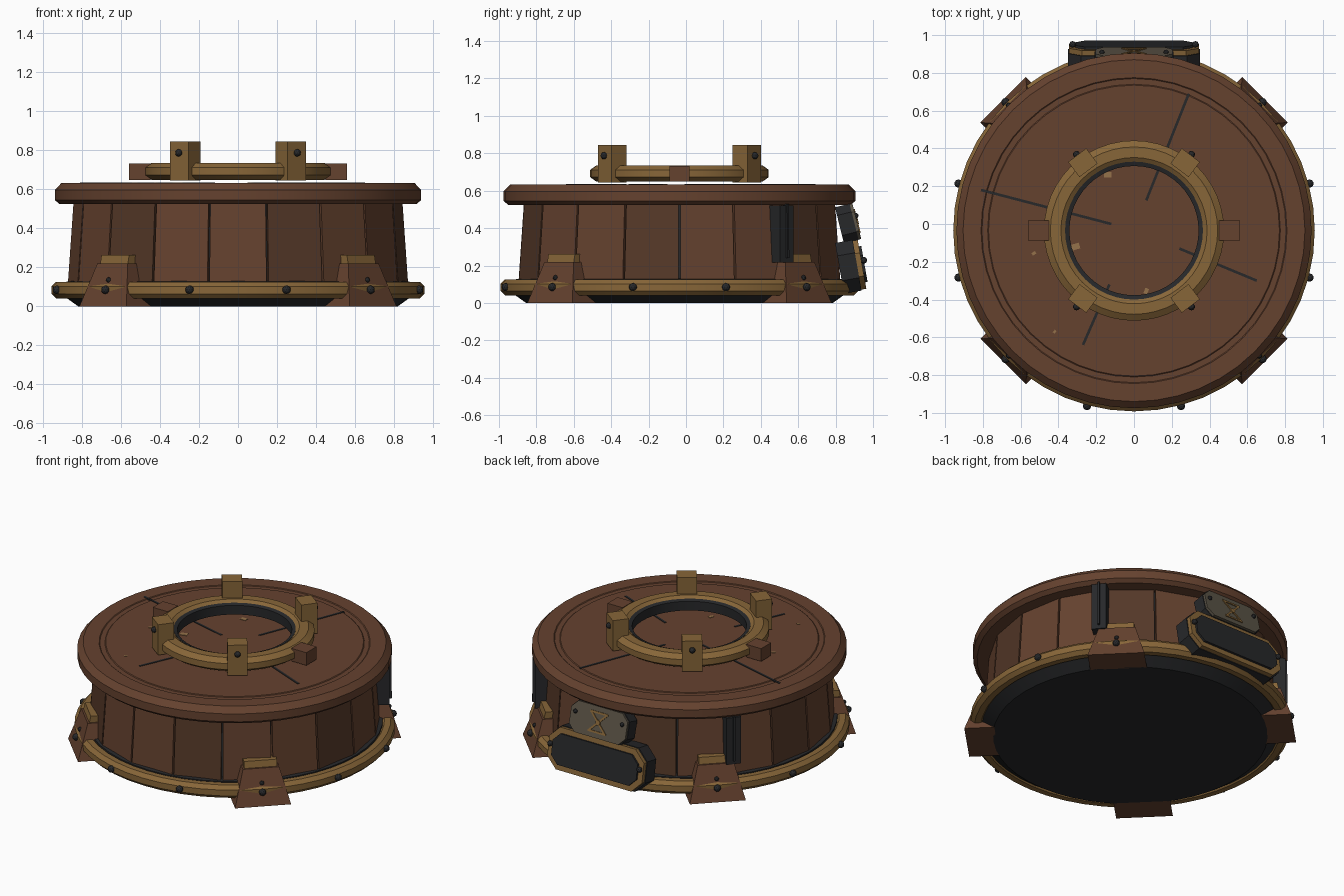
import bpy, bmesh, math
from mathutils import Vector, Matrix

if "Cube" in bpy.data.objects:
    bpy.data.objects.remove(bpy.data.objects["Cube"])

CY = -0.035  # the drum axis sits slightly forward of the origin


def mat(name, *rgb):
    m = bpy.data.materials.new(name)
    m.diffuse_color = (*rgb, 1)
    m.use_nodes = True
    m.node_tree.nodes["Principled BSDF"].inputs["Base Color"].default_value = m.diffuse_color
    return m


WOOD = mat("wood", 0.130, 0.054, 0.028)
DARK_WOOD = mat("dark wood", 0.090, 0.040, 0.021)
GOLD = mat("old brass", 0.245, 0.133, 0.040)
IRON = mat("dark iron", 0.020, 0.021, 0.023)
GREY = mat("grey plate", 0.105, 0.088, 0.062)
TAN = mat("tan chip", 0.30, 0.17, 0.07)


def finish(name, bm, material, smooth=False):
    bmesh.ops.recalc_face_normals(bm, faces=bm.faces)
    me = bpy.data.meshes.new(name)
    bm.to_mesh(me)
    bm.free()
    me.materials.append(material)
    ob = bpy.data.objects.new(name, me)
    bpy.context.collection.objects.link(ob)
    if smooth:
        bpy.ops.object.select_all(action='DESELECT')
        ob.select_set(True)
        bpy.context.view_layer.objects.active = ob
        bpy.ops.object.shade_smooth_by_angle(angle=math.radians(25))
    return ob


def lathe(name, profile, material, closed=False, segs=48):
    """Revolve (r, z) points; open profiles get flat caps at both ends."""
    bm = bmesh.new()
    rings = []
    for r, z in profile:
        rings.append([bm.verts.new((r * math.cos(2 * math.pi * i / segs),
                                    CY + r * math.sin(2 * math.pi * i / segs), z))
                      for i in range(segs)])
    pairs = list(zip(rings, rings[1:]))
    if closed:
        pairs.append((rings[-1], rings[0]))
    else:
        bm.faces.new(rings[0])
        bm.faces.new(rings[-1])
    for a, b in pairs:
        for i in range(segs):
            j = (i + 1) % segs
            bm.faces.new((a[i], a[j], b[j], b[i]))
    return finish(name, bm, material, True)


def octagon(r, z, a, b):
    """Octagonal section for a band, half sizes a (radial) and b (vertical)."""
    k = 0.45
    return [(r + a, z - k * b), (r + a, z + k * b), (r + k * a, z + b), (r - k * a, z + b),
            (r - a, z + k * b), (r - a, z - k * b), (r - k * a, z - b), (r + k * a, z - b)]


def block(name, deg, bottom, top, material):
    """Radial block; bottom and top are (r_in, r_out, width_in, width_out, z)."""
    t = math.radians(deg)
    d, s = Vector((math.cos(t), math.sin(t), 0)), Vector((-math.sin(t), math.cos(t), 0))
    bm = bmesh.new()
    loops = []
    for ri, ro, wi, wo, z in (bottom, top):
        loops.append([bm.verts.new(d * r + s * w + Vector((0, CY, z)))
                      for r, w in ((ri, -wi / 2), (ro, -wo / 2), (ro, wo / 2), (ri, wi / 2))])
    lo, hi = loops
    bm.faces.new(lo)
    bm.faces.new(hi)
    for i in range(4):
        j = (i + 1) % 4
        bm.faces.new((lo[i], lo[j], hi[j], hi[i]))
    return finish(name, bm, material)


def ball(name, loc, r, material=IRON):
    bm = bmesh.new()
    bmesh.ops.create_icosphere(bm, subdivisions=2, radius=r, matrix=Matrix.Translation(loc))
    return finish(name, bm, material)


def polar(r, deg, z):
    t = math.radians(deg)
    return (r * math.cos(t), CY + r * math.sin(t), z)


def plate(name, frame, w, h, c, d0, d1, material, at=(0, 0), rot=0):
    """Rectangle with cut corners, extruded along the frame's local z."""
    w, h = w / 2, h / 2
    pts = [(w, h)] if c == 0 else [(w, h - c), (w - c, h)]
    pts = pts + [(-x, y) for x, y in reversed(pts)]
    pts = pts + [(-x, -y) for x, y in pts]
    M = frame @ Matrix.Translation((at[0], at[1], 0)) @ Matrix.Rotation(rot, 4, 'Z')
    bm = bmesh.new()
    lo = [bm.verts.new(M @ Vector((x, y, d0))) for x, y in pts]
    hi = [bm.verts.new(M @ Vector((x, y, d1))) for x, y in pts]
    bm.faces.new(lo)
    bm.faces.new(hi)
    for i in range(len(pts)):
        j = (i + 1) % len(pts)
        bm.faces.new((lo[i], lo[j], hi[j], hi[i]))
    return finish(name, bm, material)


# Drum: dark base and core, wooden staves, lid with a shallow groove
lathe("base", [(0.82, 0), (0.89, 0.05), (0.885, 0.125), (0.85, 0.13)], IRON)
lathe("core", [(0.835, 0.1), (0.812, 0.53)], IRON)
for i in range(18):
    block(f"stave_{i}", -90 + 20 * i, (0.78, 0.86, 0.265, 0.293, 0.12),
          (0.76, 0.832, 0.255, 0.283, 0.53), DARK_WOOD if i % 3 == 1 else WOOD)
lathe("lid", [(0.915, 0.524), (0.94, 0.545), (0.94, 0.597), (0.905, 0.633), (0.81, 0.633),
              (0.805, 0.629), (0.775, 0.629), (0.77, 0.633)], WOOD)

# Brass band at the foot with rivets
lathe("base_band", octagon(0.915, 0.083, 0.042, 0.042), GOLD, True)
for i in range(12):
    ball(f"band_rivet_{i}", polar(0.962, 15 + 30 * i, 0.085), 0.022)

# Four flared feet with brass caps
for i in range(4):
    a = 45 + 90 * i
    block(f"foot_{i}", a, (0.80, 0.98, 0.34, 0.34, 0), (0.80, 0.91, 0.22, 0.22, 0.22), WOOD)
    block(f"foot_cap_{i}", a, (0.80, 0.90, 0.2, 0.2, 0.215), (0.80, 0.89, 0.2, 0.2, 0.262), GOLD)
    ball(f"foot_rivet_{i}", polar(0.938, a, 0.135), 0.014)

# Upright iron brackets on the rear sides
for side, a in (("right", 38.3), ("left", 141.7)):
    block(f"bracket_{side}", a, (0.82, 0.925, 0.09, 0.09, 0.215),
          (0.80, 0.925, 0.09, 0.09, 0.522), IRON)
    block(f"bracket_fin_{side}", a, (0.90, 0.94, 0.012, 0.012, 0.24),
          (0.90, 0.937, 0.012, 0.012, 0.53), IRON)

# Ring above the lid with iron lining, clips and side lugs
lathe("top_ring", octagon(0.415, 0.692, 0.062, 0.044), GOLD, True)
lathe("ring_lining", [(0.342, 0.655), (0.365, 0.648), (0.365, 0.722), (0.342, 0.715)], IRON, True)
for i, a in enumerate((53, 127, 233, 307)):
    block(f"clip_{i}", a, (0.40, 0.50, 0.12, 0.12, 0.645), (0.40, 0.50, 0.12, 0.12, 0.845), GOLD)
    ball(f"clip_rivet_{i}", polar(0.505, a, 0.787), 0.019)
for side, a in (("right", 0), ("left", 180)):
    block(f"lug_{side}", a, (0.45, 0.56, 0.105, 0.105, 0.648), (0.45, 0.56, 0.105, 0.105, 0.732), WOOD)

# Cracks and chips on the lid
flat = Matrix.Identity(4)
cracks = [((0.29, 0.69), (0.065, 0.125)), ((-0.81, 0.18), (-0.12, 0.0)),
          ((0.24, -0.13), (0.65, -0.30)), ((-0.27, -0.64), (-0.13, -0.32))]
for i, (p, q) in enumerate(cracks):
    dx, dy = q[0] - p[0], q[1] - p[1]
    plate(f"crack_{i}", flat, math.hypot(dx, dy), 0.014, 0, 0.628, 0.636, IRON,
          ((p[0] + q[0]) / 2, (p[1] + q[1]) / 2), math.atan2(dy, dx))
chips = [(-0.14, 0.26, 0.04), (-0.31, -0.12, 0.045), (-0.53, -0.155, 0.022),
         (-0.42, -0.57, 0.018), (0.065, -0.355, 0.03)]
for i, (x, y, s) in enumerate(chips):
    plate(f"chip_{i}", flat, s, s * 0.7, 0, 0.629, 0.636, TAN, (x, y), 0.3 * i)


# Tilted panels on the back
def back_frame(z, tilt):
    return Matrix.Translation((0, 0.821, z)) @ Matrix.Rotation(math.radians(-90 + tilt), 4, 'X') \
        @ Matrix.Rotation(math.pi, 4, 'Z')


low, high = back_frame(0.185, 10), back_frame(0.414, 14)
for f, t in ((low, 10), (high, 14)):  # local y runs up the panel, local z points outward
    t = math.radians(t)
    f.col[0][:] = (-1, 0, 0, 0)
    f.col[1][:] = (0, -math.sin(t), math.cos(t), 0)
    f.col[2][:] = (0, math.cos(t), math.sin(t), 0)
plate("lower_panel_body", low, 0.70, 0.275, 0.07, 0, 0.095, IRON)
plate("lower_panel_frame", low, 0.69, 0.265, 0.07, 0.09, 0.122, GOLD)
plate("lower_panel_face", low, 0.62, 0.195, 0.05, 0.12, 0.135, IRON)
plate("upper_panel_body", high, 0.42, 0.2, 0.045, 0, 0.08, IRON)
plate("upper_panel_face", high, 0.41, 0.195, 0.045, 0.08, 0.095, GREY)
for s in (-1, 1):
    ball(f"lower_panel_rivet_{s}", low @ Vector((0.325 * s, 0.02, 0.135)), 0.018)
    ball(f"upper_panel_rivet_{s}", high @ Vector((0.17 * s, 0.03, 0.098)), 0.014)
    # Hourglass ornament
    plate(f"ornament_bar_{s}", high, 0.13, 0.012, 0, 0.094, 0.1, GOLD, (0, 0.06 * s))
    plate(f"ornament_diagonal_{s}", high, 0.165, 0.012, 0, 0.094, 0.1, GOLD, (0, 0), s * 0.79)
plate("ornament_centre", high, 0.032, 0.032, 0.01, 0.094, 0.103, GOLD)
